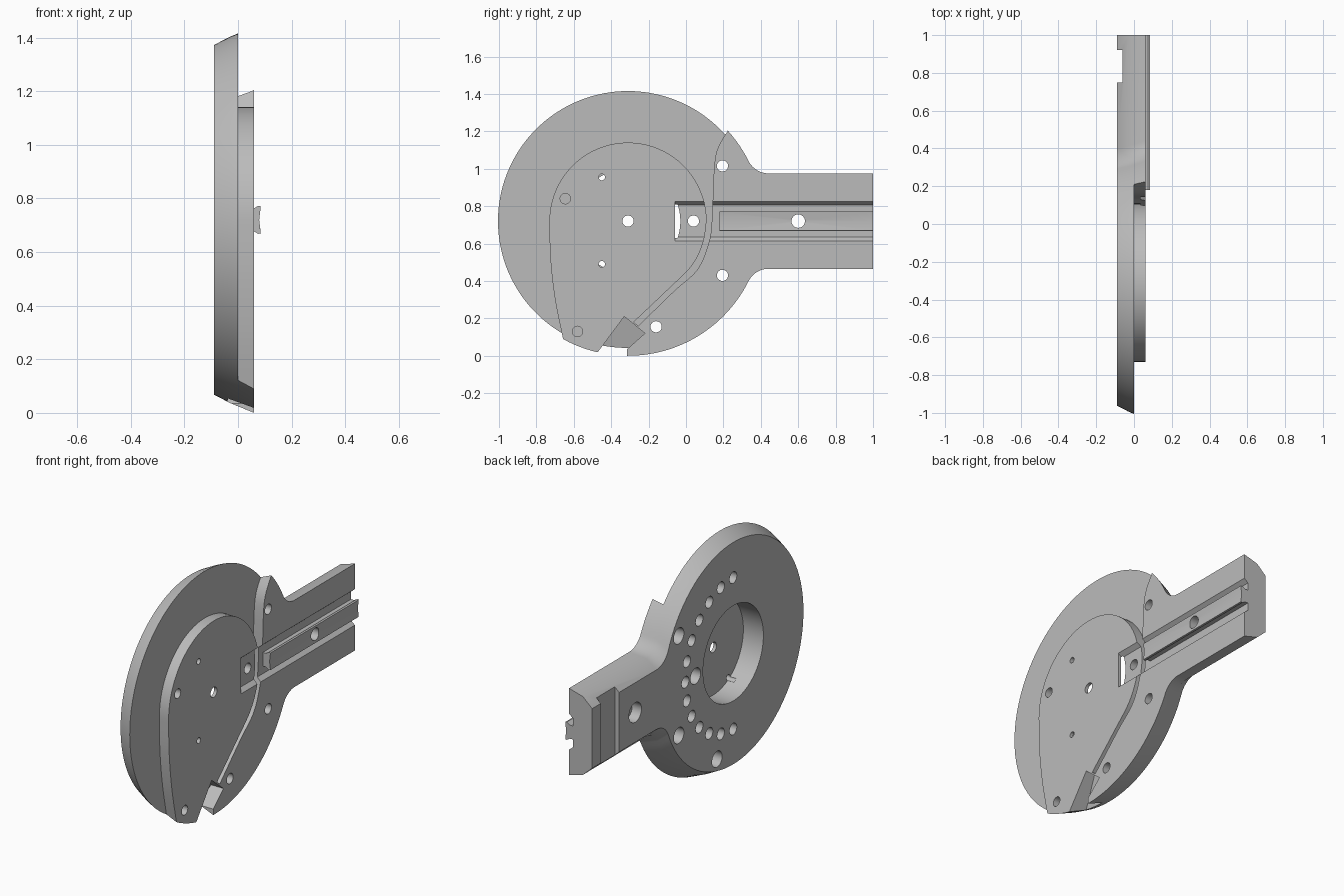
import bpy, bmesh, math
from math import sin, cos, pi, sqrt, atan2

cube = bpy.data.objects.get("Cube")
if cube:
    bpy.data.objects.remove(cube, do_unlink=True)

CY, CZ = -0.31, 0.72          # disc centre
FLOOR, FRONT = 0.0, 0.06      # recess floor and front face heights along x

grey = bpy.data.materials.new("plain_grey")
grey.use_nodes = True
grey.diffuse_color = (0.5, 0.5, 0.5, 1)
grey.node_tree.nodes["Principled BSDF"].inputs["Base Color"].default_value = (0.5, 0.5, 0.5, 1)


def loft(name, rings):
    """Closed solid through rings of equal point count."""
    bm = bmesh.new()
    loops = [[bm.verts.new(p) for p in ring] for ring in rings]
    n = len(loops[0])
    for a, b in zip(loops, loops[1:]):
        for i in range(n):
            j = (i + 1) % n
            bm.faces.new((a[i], a[j], b[j], b[i]))
    bm.faces.new(loops[0][::-1])
    bm.faces.new(loops[-1])
    bmesh.ops.recalc_face_normals(bm, faces=bm.faces)
    mesh = bpy.data.meshes.new(name)
    bm.to_mesh(mesh)
    bm.free()
    mesh.materials.append(grey)
    ob = bpy.data.objects.new(name, mesh)
    bpy.context.collection.objects.link(ob)
    return ob


def prism(name, pts, x1, base):
    """Outline in y, z raised along x from base(y, z) to x1."""
    return loft(name, [[(base(y, z), y, z) for y, z in pts],
                       [(x1, y, z) for y, z in pts]])


def bar(name, section, y0, y1):
    """Section in x, z swept along y."""
    return loft(name, [[(x, y, z) for x, z in section] for y in (y0, y1)])


def arc(y, z, r, a0, a1, n):
    return [(y + r * cos(a0 + (a1 - a0) * i / n),
             z + r * sin(a0 + (a1 - a0) * i / n)) for i in range(n + 1)]


def peg(y, z, r, x0, x1, n=24):
    return prism("hole_cutter", arc(y, z, r, 0, 2 * pi, n)[:-1], x1, lambda *_: x0)


def outline(x, r, h, f=0.12):
    """Disc with a filleted handle of half height h."""
    dy = sqrt((r + f) ** 2 - (h + f) ** 2)
    a = atan2(h + f, dy)
    pts = [(1, CZ + h)]
    pts += arc(CY + dy, CZ + h + f, f, -pi / 2, a - pi, 10)
    pts += arc(CY, CZ, r, a, 2 * pi - a, 120)[1:-1]
    pts += arc(CY + dy, CZ - h - f, f, pi - a, pi / 2, 10)
    pts += [(1, CZ - h)]
    return [(x, y, z) for y, z in pts]


def smooth_curve(p, steps=5):
    """Catmull-Rom curve through points."""
    q = [p[0]] + p + [p[-1]]
    out = []
    for a, b, c, d in zip(q, q[1:], q[2:], q[3:]):
        for i in range(steps):
            t = i / steps
            out.append(tuple(0.5 * (2 * b[k] + (c[k] - a[k]) * t
                       + (2 * a[k] - 5 * b[k] + 4 * c[k] - d[k]) * t * t
                       + (3 * b[k] - a[k] - 3 * c[k] + d[k]) * t ** 3) for k in (0, 1)))
    return out + [p[-1]]


# Tapered body
body = loft("body", [outline(FRONT, 0.72, 0.255), outline(-0.03, 0.683, 0.23),
                     outline(-0.09, 0.652, 0.175)])

# Recess around the raised hub, with the narrow groove beside it
hub_side = smooth_curve([(-0.655, 0.08), (-0.7, 0.3), (-0.725, 0.52), (-0.73, CZ)])
hub_top = arc(CY, CZ, 0.42, pi, 0, 40)[1:]
hub_low = smooth_curve([(0.11, CZ), (0.09, 0.6), (0.03, 0.48), (-0.09, 0.36), (-0.28, 0.18)])[1:]
guard = smooth_curve([(-0.255, 0.16), (-0.065, 0.345), (0.06, 0.46), (0.12, 0.6),
                      (0.138, CZ), (0.15, 1.0), (0.17, 1.11), (0.222, 1.2)])
far = [(0.3, 1.6), (-1.3, 1.6), (-1.3, -0.1), (-0.68, -0.1)]
cutters = [prism("recess_cutter", hub_side + hub_top + hub_low + guard + far, 0.2,
                 lambda *_: FLOOR)]

# Sloping chute at the bottom
chute = [(-0.33, 0.21), (-0.22, 0.12), (-0.315, 0.035), (-0.315, -0.1), (-0.56, -0.1)]
cutters.append(prism("chute_cutter", chute, 0.2, lambda y, z: -0.04 + (z - 0.04) * 0.24))

# Channel for the rail
cutters.append(bar("channel_cutter", [(0.035, CZ - 0.085), (0.035, CZ + 0.085),
                   (0.065, CZ + 0.11), (0.065, CZ - 0.11)], -0.06, 1.1))

# Round pocket and finger notch in the back
cutters.append(peg(CY, CZ, 0.28, -0.2, 0.04, 64))
cutters.append(bar("notch_cutter", [(-0.2, 0.2), (-0.2, 1.2), (-0.062, 1.2), (-0.062, 0.2)],
                   0.75, 0.92))

# Half ring of blind index holes
for y, z in arc(CY, CZ, 0.445, -pi / 2, pi / 2, 12):
    cutters.append(peg(y, z, 0.034, -0.2, -0.04, 16))

# Screw holes with counterbores
rail_hole = peg(0.6, CZ, 0.036, -0.2, 0.2)
cutters += [rail_hole, peg(0.6, CZ, 0.058, -0.2, -0.03)]
for y, z in ((0.04, CZ), (0.195, 1.015), (0.195, 0.43), (-0.16, 0.155)):
    cutters += [peg(y, z, 0.03, -0.2, 0.2), peg(y, z, 0.047, -0.2, -0.03)]

# Hub holes and shallow seats
cutters.append(peg(CY, CZ, 0.03, 0, 0.2))
for z in (0.955, 0.49):
    cutters.append(peg(-0.45, z, 0.017, 0, 0.2))
for y, z in ((-0.645, 0.84), (-0.58, 0.13)):
    cutters.append(peg(y, z, 0.028, 0.02, 0.2))

# Rail with a dished crown
rail = bar("rail", [(0.03, CZ - 0.04), (0.055, CZ - 0.04), (0.075, CZ - 0.052),
                    (0.085, CZ - 0.05), (0.079, CZ), (0.085, CZ + 0.05),
                    (0.075, CZ + 0.052), (0.055, CZ + 0.04), (0.03, CZ + 0.04)], 0.18, 1)


def carve(ob, tools):
    for tool in tools:
        mod = ob.modifiers.new("cut", "BOOLEAN")
        mod.operation, mod.solver, mod.object = "DIFFERENCE", "EXACT", tool
    dg = bpy.context.evaluated_depsgraph_get()
    mesh = bpy.data.meshes.new_from_object(ob.evaluated_get(dg))
    ob.modifiers.clear()
    ob.data = mesh


carve(body, cutters)
carve(rail, [rail_hole])
for tool in cutters:
    bpy.data.objects.remove(tool, do_unlink=True)

bpy.ops.object.select_all(action="DESELECT")
for ob in (body, rail):
    ob.select_set(True)
bpy.context.view_layer.objects.active = body
bpy.ops.object.shade_smooth_by_angle(angle=math.radians(30))
